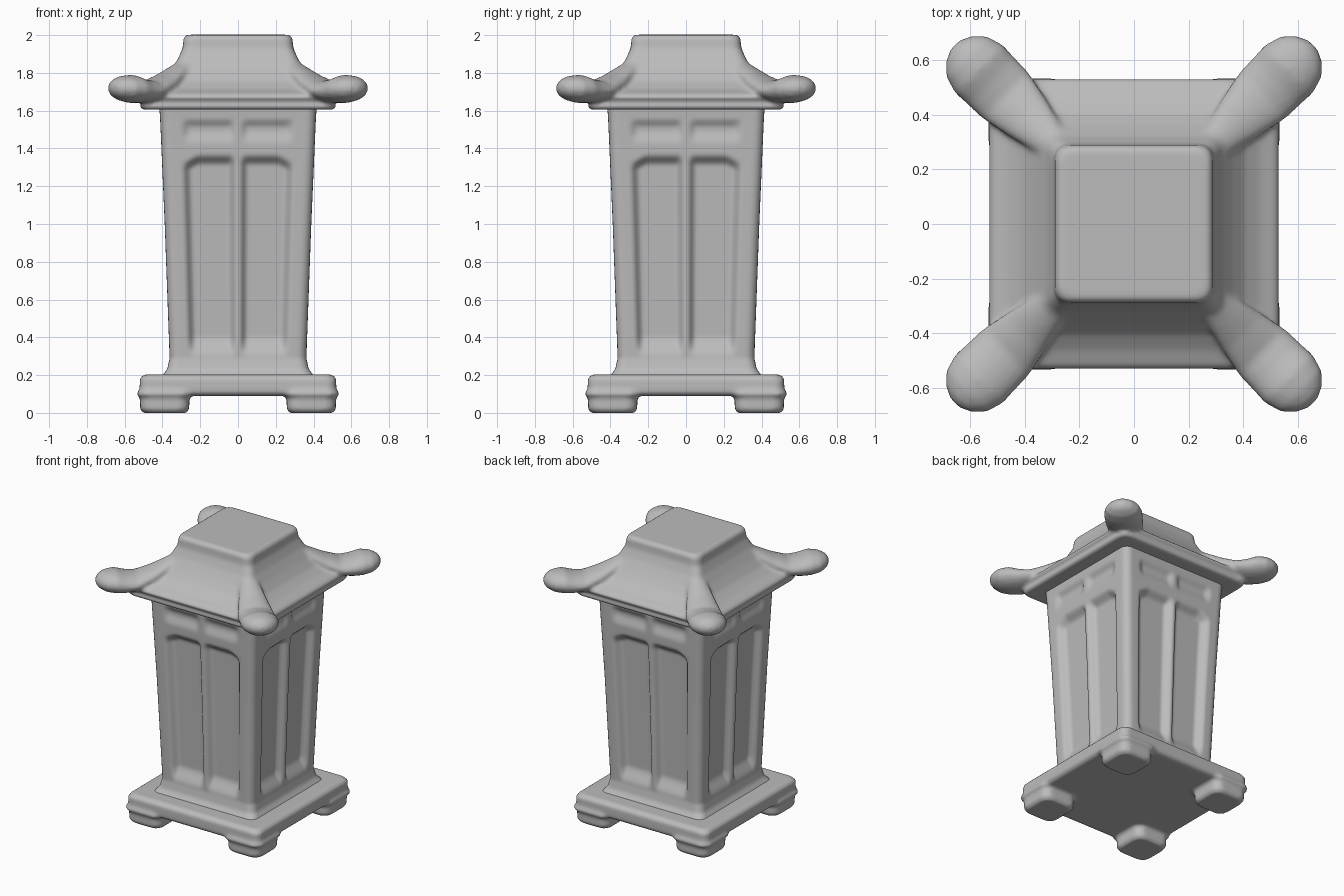
import bpy
import bmesh
import math
from mathutils import Matrix, Vector

old = bpy.data.objects.get("Cube")
if old:
    bpy.data.objects.remove(old, do_unlink=True)

stone = bpy.data.materials.new("grey stone")
stone.diffuse_color = (0.5, 0.5, 0.5, 1)
stone.use_nodes = True
stone.node_tree.nodes["Principled BSDF"].inputs["Base Color"].default_value = (0.5, 0.5, 0.5, 1)


def square_ring(w, z, r, n=1, recess=None):
    """Rounded square outline; recess pushes the flat sides inwards."""
    points = []
    for k in range(4):
        turn = Matrix.Rotation(k * math.pi / 2, 3, "Z")
        for i in range(n + 1):
            u = (w - r) * (2 * i / n - 1)
            depth = recess(u / w, z) if recess else 0
            points.append(turn @ Vector((u, depth - w, z)))
        for j in range(1, 5):
            a = j * math.pi / 10
            points.append(turn @ Vector((w - r + r * math.sin(a), r - w - r * math.cos(a), z)))
    return points


def loft(bm, rings):
    """Closed skin through equal outlines."""
    loops = [[bm.verts.new(p) for p in ring] for ring in rings]
    n = len(loops[0])
    for a, b in zip(loops, loops[1:]):
        for i in range(n):
            bm.faces.new((a[i], a[(i + 1) % n], b[(i + 1) % n], b[i]))
    bm.faces.new(loops[0][::-1])
    bm.faces.new(loops[-1])


def finish(bm, name, voxel=None, smooth=0):
    bmesh.ops.recalc_face_normals(bm, faces=bm.faces)
    mesh = bpy.data.meshes.new(name)
    bm.to_mesh(mesh)
    bm.free()
    mesh.materials.append(stone)
    mesh.shade_smooth()
    obj = bpy.data.objects.new(name, mesh)
    bpy.context.collection.objects.link(obj)
    if voxel:
        fuse = obj.modifiers.new("fuse", "REMESH")
        fuse.mode = "VOXEL"
        fuse.voxel_size = voxel
        fuse.use_smooth_shade = True
        soften = obj.modifiers.new("soften", "SMOOTH")
        soften.factor = 0.5
        soften.iterations = smooth
    return obj


def ramp(x, low, high):
    t = min(1, max(0, (x - low) / (high - low)))
    return t * t * (3 - 2 * t)


def interpolate(table, z):
    for (w0, z0), (w1, z1) in zip(table, table[1:]):
        if z <= z1:
            return w0 + (w1 - w0) * (z - z0) / (z1 - z0)
    return table[-1][0]


# Lantern body with two long panels and two shallow upper panels per side
def panel_recess(u, z):
    across = ramp(abs(u), 0.02, 0.13) * (1 - ramp(abs(u), 0.62, 0.74))
    arch = 0.03 * ramp(abs(u), 0.5, 0.7)
    long_panel = ramp(z, 0.29, 0.41) * (1 - ramp(z, 1.31 - arch, 1.37 - arch))
    upper = ramp(z, 1.42, 1.5) * (1 - ramp(z, 1.51, 1.56))
    return across * (0.045 * long_panel + 0.02 * upper)


body_profile = [(0.41, 0.17), (0.40, 0.2), (0.375, 0.23), (0.362, 0.29), (0.366, 0.4),
                (0.388, 1.0), (0.412, 1.55), (0.418, 1.64)]
bm = bmesh.new()
rows = 110
heights = [0.17 + 1.47 * i / rows for i in range(rows + 1)]
loft(bm, [square_ring(interpolate(body_profile, z), z, 0.05, 48, panel_recess) for z in heights])
finish(bm, "lantern_body")

# Base slab standing on four corner feet
bm = bmesh.new()
loft(bm, [square_ring(w, z, 0.05) for w, z in
          [(0.5, 0.09), (0.52, 0.11), (0.52, 0.18), (0.5, 0.203)]])
for sx in (-1, 1):
    for sy in (-1, 1):
        foot = Vector((0.388 * sx, 0.388 * sy, 0))
        loft(bm, [[p + foot for p in square_ring(w, z, 0.06)] for w, z in
                  [(0.115, 0), (0.13, 0.02), (0.13, 0.08), (0.15, 0.1), (0.13, 0.13)]])
finish(bm, "base_with_feet", 0.012, 4)

# Flared roof with an eave band and a flat cap
bm = bmesh.new()
roof_profile = [(0.50, 1.605), (0.518, 1.615), (0.515, 1.64), (0.505, 1.652), (0.53, 1.665),
                (0.525, 1.685), (0.46, 1.715), (0.405, 1.755), (0.36, 1.81), (0.32, 1.87),
                (0.293, 1.93), (0.288, 1.98), (0.275, 2.002)]
loft(bm, [square_ring(w, z, 0.05) for w, z in roof_profile])

# Hip ridges ending in round upturned knobs: reach, height, half width, half thickness
ridge = [(0.24, 1.88, 0.04, 0.03), (0.32, 1.80, 0.07, 0.05), (0.40, 1.74, 0.10, 0.055),
         (0.47, 1.705, 0.12, 0.055), (0.52, 1.705, 0.122, 0.065), (0.565, 1.715, 0.125, 0.075),
         (0.61, 1.718, 0.108, 0.066), (0.64, 1.72, 0.07, 0.045), (0.655, 1.72, 0.025, 0.02)]
for sx in (-1, 1):
    for sy in (-1, 1):
        side = Vector((sx, -sy, 0)).normalized()
        rings = []
        for d, z, r, h in ridge:
            centre = Vector((d * sx, d * sy, z))
            angles = [i * math.pi / 10 for i in range(20)]
            rings.append([centre + side * r * math.cos(a) + Vector((0, 0, h * math.sin(a)))
                          for a in angles])
        loft(bm, rings)
finish(bm, "roof_with_ridges", 0.012, 5)
